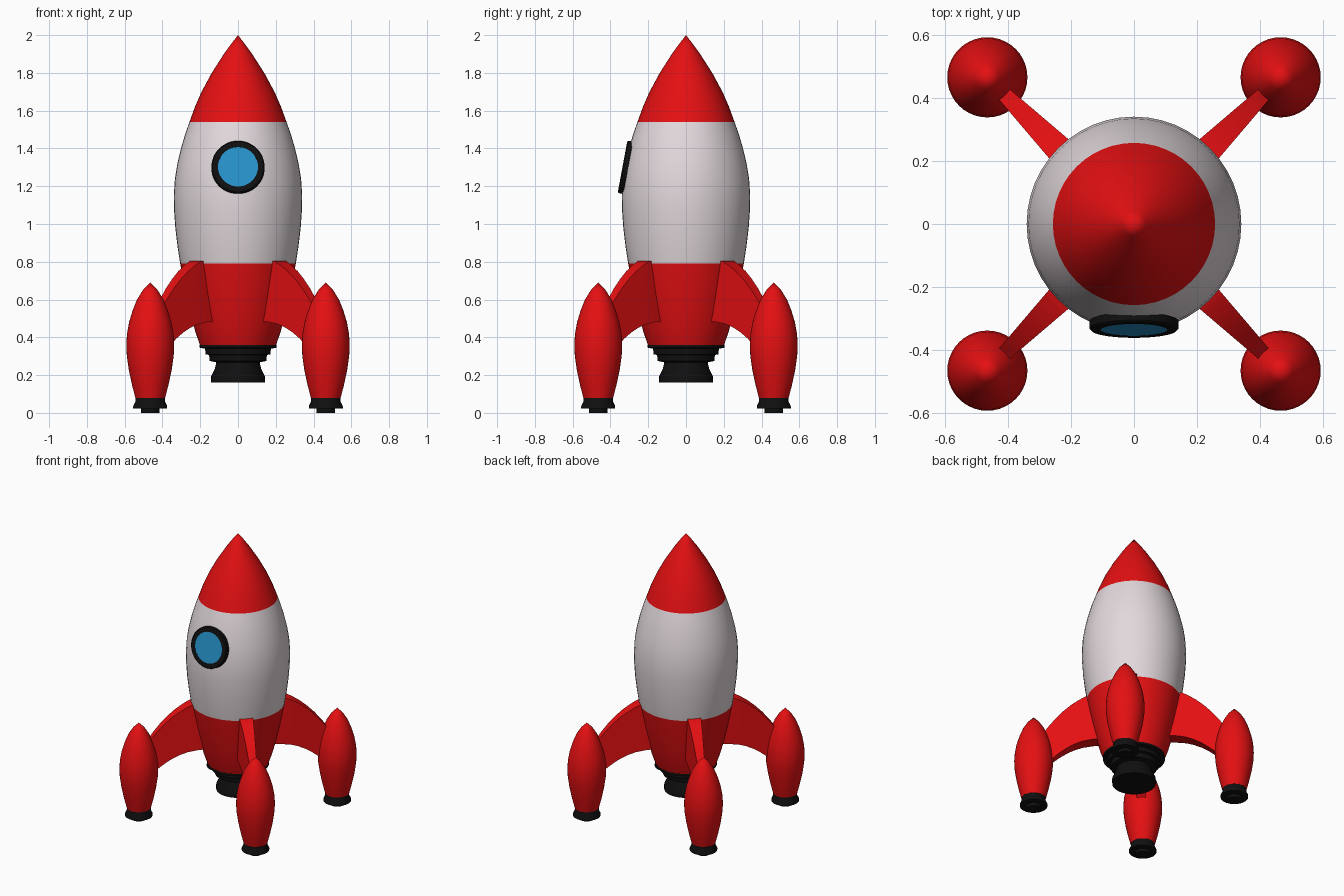
import bpy, bmesh, math
from mathutils import Matrix, Vector

if "Cube" in bpy.data.objects:
    bpy.data.objects.remove(bpy.data.objects["Cube"])


def material(name, rgb):
    m = bpy.data.materials.new(name)
    m.diffuse_color = (*rgb, 1)
    m.use_nodes = True
    m.node_tree.nodes["Principled BSDF"].inputs["Base Color"].default_value = m.diffuse_color
    return m


RED = material("red paint", (0.78, 0.005, 0.006))
WHITE = material("warm white", (0.76, 0.69, 0.72))
BLACK = material("black rubber", (0.005, 0.005, 0.005))
BLUE = material("window blue", (0.02, 0.29, 0.60))


def finish(name, bm, mats, angle=30):
    bmesh.ops.recalc_face_normals(bm, faces=bm.faces)
    me = bpy.data.meshes.new(name)
    bm.to_mesh(me)
    bm.free()
    for m in mats:
        me.materials.append(m)
    ob = bpy.data.objects.new(name, me)
    bpy.context.collection.objects.link(ob)
    bpy.context.view_layer.objects.active = ob
    ob.select_set(True)
    bpy.ops.object.shade_smooth_by_angle(angle=math.radians(angle))
    ob.select_set(False)
    return ob


def lathe(name, profile, mats, loc=(0, 0, 0), seg=48, rule=None):
    """Spin a (radius, height) profile about z."""
    bm = bmesh.new()
    vs = [bm.verts.new((r, 0, z)) for r, z in profile]
    es = [bm.edges.new(p) for p in zip(vs, vs[1:])]
    bmesh.ops.spin(bm, geom=vs + es, cent=(0, 0, 0), axis=(0, 0, 1),
                   angle=2 * math.pi, steps=seg, use_duplicate=False)
    bmesh.ops.remove_doubles(bm, verts=bm.verts, dist=1e-5)
    if rule:
        for f in bm.faces:
            f.material_index = rule(f.calc_center_median())
    ob = finish(name, bm, mats)
    ob.location = loc
    return ob


# Hull: red tail, white middle, red nose
hull = [(0, .355), (.20, .355), (.226, .43), (.25, .52), (.275, .63), (.293, .72),
        (.306, .79), (.320, .88), (.332, .98), (.339, 1.08), (.340, 1.15),
        (.334, 1.24), (.321, 1.32), (.302, 1.40), (.280, 1.475), (.257, 1.54),
        (.228, 1.62), (.193, 1.70), (.139, 1.80), (.075, 1.90), (.039, 1.95), (0, 2.0)]
lathe("hull", hull, [WHITE, RED],
      rule=lambda c: 0 if .79 < c.z < 1.54 else 1)

# Main engine, stepped down to a flared nozzle
lathe("engine_nozzle", [(0, .36), (.203, .36), (.203, .345), (.174, .34), (.172, .31),
                        (.153, .307), (.150, .275), (.115, .268), (.122, .235),
                        (.142, .195), (.142, .16), (0, .16)], [BLACK])

# Porthole: ring and glass, tilted to follow the hull
tilt = Matrix.Rotation(math.radians(90 - 10.5), 4, 'X')
pos = Vector((0, -.336, 1.303))
ring = lathe("window_ring", [(.106, -.03), (.141, -.03), (.141, -.006), (.135, 0),
                             (.106, 0), (.106, -.03)], [BLACK])
glass = lathe("window_glass", [(0, -.03), (.107, -.03), (.107, -.001), (0, -.001)], [BLUE])
for ob in (ring, glass):
    ob.matrix_world = Matrix.Translation(pos) @ tilt

# Fin outline: upper and lower curves as (radius, height)
upper = [(.27, .805), (.315, .805), (.36, .782), (.41, .75), (.46, .709),
         (.51, .66), (.56, .60), (.60, .545)]
lower = [(.20, .485), (.28, .48), (.34, .47), (.39, .453), (.44, .428),
         (.49, .395), (.54, .355), (.60, .30)]


def fin(name, angle):
    bm = bmesh.new()
    rows = []
    for a, b in zip(upper, lower):
        row = []
        for (r, z), s in ((a, 1), (a, -1), (b, -1), (b, 1)):
            t = .046 - (max(r, .3) - .3) * .08
            row.append(bm.verts.new((r, s * t, z)))
        rows.append(row)
    for p, q in zip(rows, rows[1:]):
        for i in range(4):
            j = (i + 1) % 4
            bm.faces.new((p[i], p[j], q[j], q[i]))
    bm.faces.new(rows[0])
    bm.faces.new(rows[-1])
    finish(name, bm, [RED]).rotation_euler.z = angle


# Four legs: fin, pod and foot on each diagonal
pod = [(0, .08), (.079, .08), (.097, .15), (.113, .225), (.124, .30), (.127, .36),
       (.123, .42), (.112, .48), (.094, .54), (.070, .60), (.039, .65), (0, .69)]
foot = [(0, .085), (.078, .085), (.078, .06), (.090, .035), (.090, .024),
        (.048, .022), (.048, 0), (0, 0)]
for i, side in enumerate(("back_right", "back_left", "front_left", "front_right")):
    a = math.radians(45 + 90 * i)
    loc = (.657 * math.cos(a), .657 * math.sin(a), 0)
    fin(side + "_fin", a)
    lathe(side + "_pod", pod, [RED], loc, 40)
    lathe(side + "_foot", foot, [BLACK], loc, 40)
